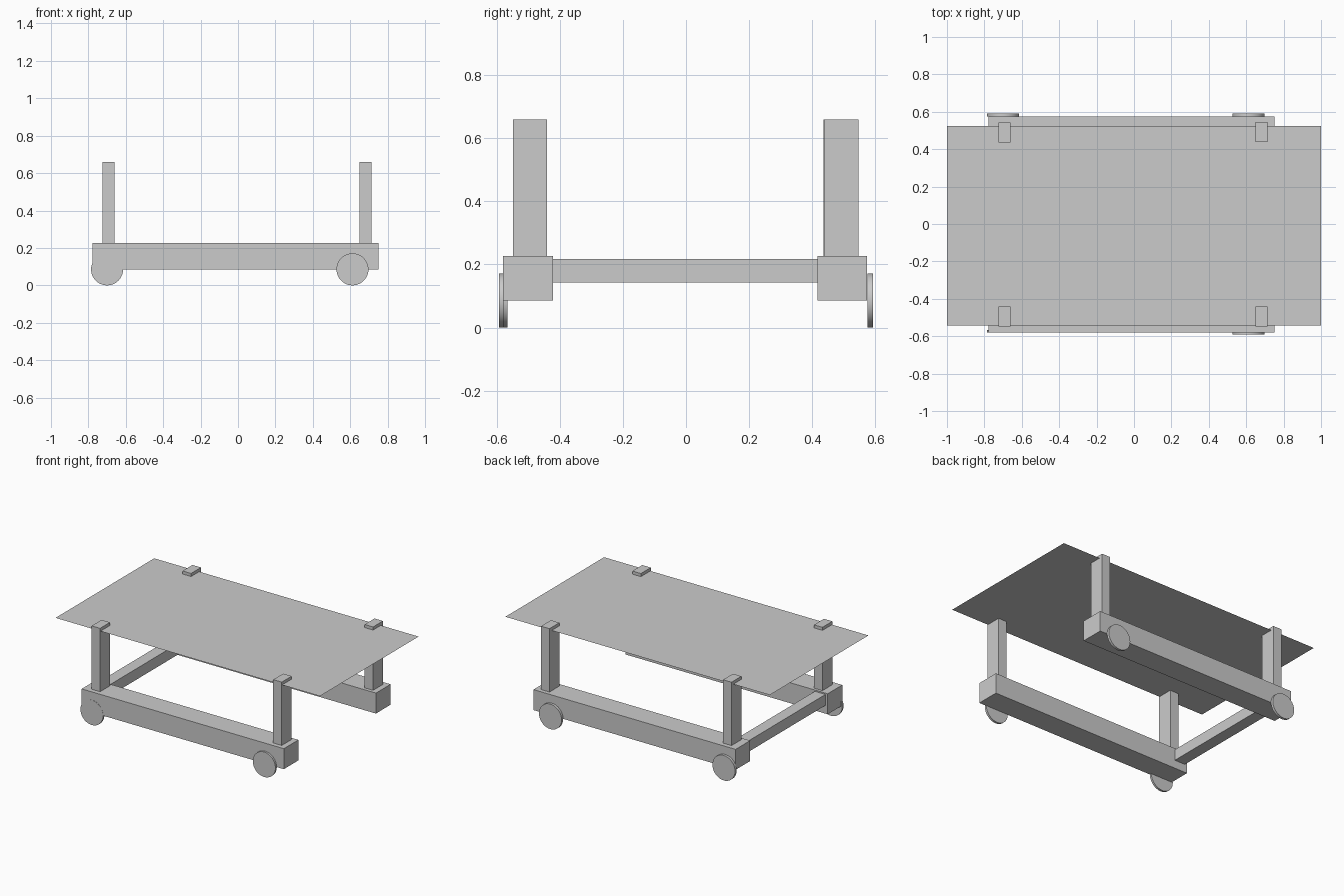
import bpy

if "Cube" in bpy.data.objects:
    bpy.data.objects.remove(bpy.data.objects["Cube"])


def box(name, x0, x1, y0, y1, z0, z1):
    bpy.ops.mesh.primitive_cube_add(size=1)
    ob = bpy.context.object
    ob.name = name
    ob.location = ((x0 + x1) / 2, (y0 + y1) / 2, (z0 + z1) / 2)
    ob.scale = (x1 - x0, y1 - y0, z1 - z0)
    bpy.ops.object.transform_apply(location=True, rotation=False, scale=True)
    return ob


def wheel(name, x, y0, y1, r=0.0855):
    bpy.ops.mesh.primitive_cylinder_add(
        vertices=48, radius=r, depth=y1 - y0,
        location=(x, (y0 + y1) / 2, r), rotation=(1.570796, 0, 0))
    bpy.context.object.name = name
    bpy.ops.object.shade_smooth_by_angle()


# Thin table sheet
bpy.ops.mesh.primitive_plane_add(size=1, location=(0, -0.01, 0.638))
sheet = bpy.context.object
sheet.name = "table_top"
sheet.scale = (2, 1.066, 1)

# Side rails and the single cross bar at the left end
box("front_rail", -0.777, 0.752, -0.579, -0.421, 0.086, 0.226)
box("back_rail", -0.777, 0.752, 0.416, 0.574, 0.086, 0.226)
box("cross_bar", -0.76, -0.68, -0.421, 0.416, 0.142, 0.217)

# Posts poking through the sheet
for name, x, y in (("front_left", -0.692, -0.494), ("front_right", 0.682, -0.494),
                   ("back_left", -0.692, 0.489), ("back_right", 0.682, 0.493)):
    box(name + "_post", x - 0.032, x + 0.032, y - 0.0535, y + 0.0535, 0.226, 0.659)

# Disc wheels; the front left one is sunk into its rail
wheel("front_left_wheel", -0.70, -0.5805, -0.566)
wheel("front_right_wheel", 0.612, -0.592, -0.577)
wheel("back_left_wheel", -0.70, 0.575, 0.592)
wheel("back_right_wheel", 0.612, 0.575, 0.592)
